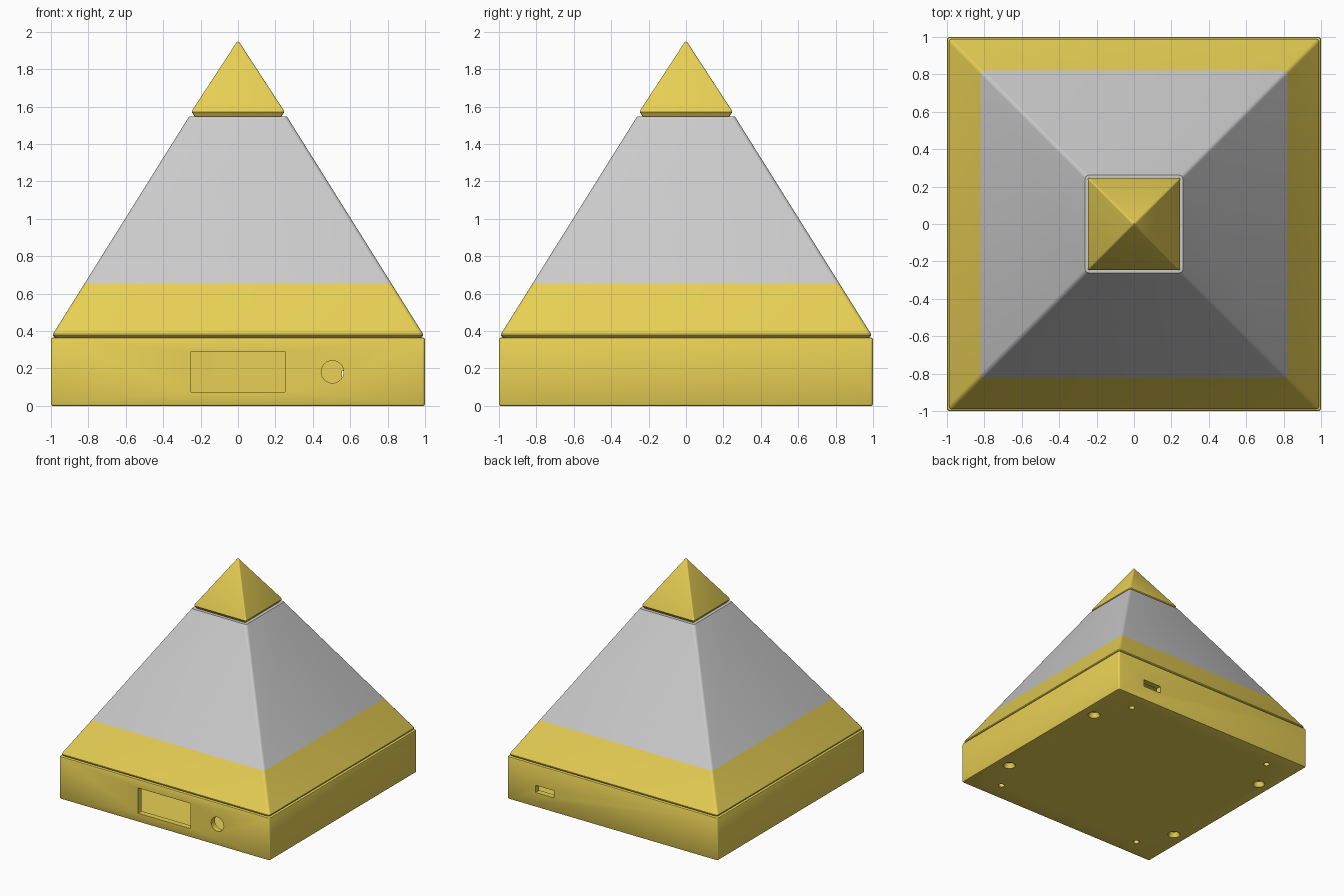
import bpy, bmesh, math
from mathutils import Matrix

if "Cube" in bpy.data.objects:
    bpy.data.objects.remove(bpy.data.objects["Cube"])

gold = bpy.data.materials.new("gold")
gold.diffuse_color = (0.81, 0.63, 0.09, 1)
gold.use_nodes = True
gold.node_tree.nodes["Principled BSDF"].inputs["Base Color"].default_value = gold.diffuse_color


def finish(name, bm, mat=None):
    bmesh.ops.recalc_face_normals(bm, faces=bm.faces)
    mesh = bpy.data.meshes.new(name)
    bm.to_mesh(mesh)
    bm.free()
    obj = bpy.data.objects.new(name, mesh)
    bpy.context.collection.objects.link(obj)
    if mat:
        mesh.materials.append(mat)
    return obj


def smooth(obj):
    bpy.ops.object.select_all(action='DESELECT')
    obj.select_set(True)
    bpy.context.view_layer.objects.active = obj
    bpy.ops.object.shade_smooth_by_angle(angle=math.radians(30))


def loft(name, profile, mat=None, radius=0.015, steps=4):
    """Stack rounded squares given as (half width, height)."""
    bm = bmesh.new()
    rings = []
    for half, z in profile:
        r = min(radius, half * 0.9)
        ring = []
        for q in range(4):
            mid = math.radians(45 + 90 * q)
            cx = math.copysign(half - r, math.cos(mid))
            cy = math.copysign(half - r, math.sin(mid))
            for i in range(steps + 1):
                a = math.radians(90 * q + 90 * i / steps)
                ring.append(bm.verts.new((cx + r * math.cos(a), cy + r * math.sin(a), z)))
        rings.append(ring)
    n = len(rings[0])
    for lo, hi in zip(rings, rings[1:]):
        for i in range(n):
            bm.faces.new((lo[i], lo[(i + 1) % n], hi[(i + 1) % n], hi[i]))
    bm.faces.new(rings[0])
    bm.faces.new(rings[-1])
    return finish(name, bm, mat)


def box(name, x0, x1, y0, y1, z0, z1):
    bm = bmesh.new()
    m = Matrix.Translation(((x0 + x1) / 2, (y0 + y1) / 2, (z0 + z1) / 2))
    bmesh.ops.create_cube(bm, size=1, matrix=m @ Matrix.Diagonal((x1 - x0, y1 - y0, z1 - z0, 1)))
    return finish(name, bm)


def cone(name, r1, r2, depth, loc, rot=0):
    bm = bmesh.new()
    m = Matrix.Translation(loc) @ Matrix.Rotation(rot, 4, 'X')
    bmesh.ops.create_cone(bm, cap_ends=True, segments=32, radius1=r1, radius2=r2, depth=depth, matrix=m)
    return finish(name, bm)


def cut(obj, cutter):
    bpy.context.view_layer.objects.active = obj
    mod = obj.modifiers.new("cut", 'BOOLEAN')
    mod.operation = 'DIFFERENCE'
    mod.solver = 'EXACT'
    mod.object = cutter
    bpy.ops.object.modifier_apply(modifier=mod.name)
    bpy.data.objects.remove(cutter)


def width(z):
    # half width of the sloping sides at height z
    return 0.984 - 0.6258 * (z - 0.393)


# hollow base box with softened edges
base = loft("base_box", [(0.99, 0), (0.997, 0.003), (1, 0.01),
                         (1, 0.355), (0.997, 0.362), (0.99, 0.365)], gold)
cut(base, loft("cavity", [(0.95, 0.05), (0.95, 0.32)]))

# front display window, front button hole, rear cable slot
cut(base, box("window", -0.25, 0.25, -1.1, -0.9, 0.075, 0.292))
cut(base, cone("button_hole", 0.06, 0.06, 0.2, (0.505, -1, 0.182), math.pi / 2))
cut(base, box("slot", 0.555, 0.73, 0.9, 1.1, 0.125, 0.187))

# countersunk foot recesses and small screw holes underneath
for sx in (-1, 1):
    for sy in (-1, 1):
        cut(base, cone("recess", 0.055, 0.03, 0.05, (0.88 * sx, 0.54 * sy, 0.015)))
        cut(base, cone("screw_hole", 0.024, 0.024, 0.06, (0.72 * sx, 0.83 * sy, 0.01)))
smooth(base)

# gold lower band of the pyramid
smooth(loft("lower_band", [(0.97, 0.362), (0.982, 0.368), (0.99, 0.377), (0.99, 0.384),
                           (0.984, 0.393), (width(0.655), 0.655)], gold, 0.02))

# grey body of the pyramid
smooth(loft("pyramid_body", [(width(0.655), 0.655), (width(1.548), 1.548)], None, 0.02))

# gold capstone with undercut skirt and blunted tip
smooth(loft("capstone", [(0.232, 1.545), (0.237, 1.555), (0.247, 1.57), (0.246, 1.578),
                         (0.012, 1.937), (0.007, 1.945), (0.002, 1.948)], gold, 0.01))
